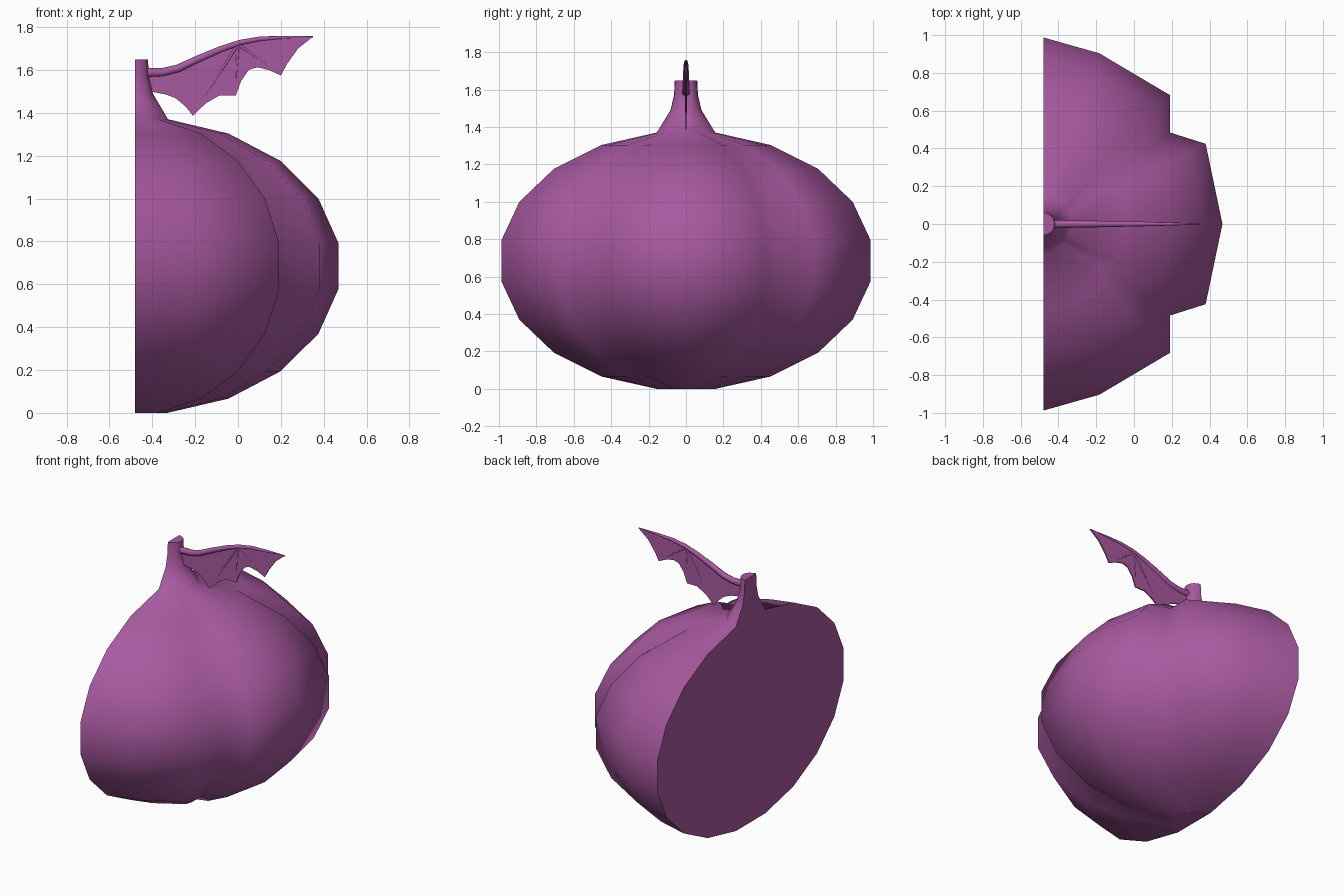
import bpy, bmesh
from math import sin, cos, pi, radians, hypot, atan2
from mathutils import Vector

if "Cube" in bpy.data.objects:
    bpy.data.objects.remove(bpy.data.objects["Cube"])

mat = bpy.data.materials.new("purple")
mat.diffuse_color = (0.39, 0.10, 0.35, 1)
mat.use_nodes = True
mat.node_tree.nodes["Principled BSDF"].inputs["Base Color"].default_value = mat.diffuse_color
CUT = -0.48


def finish(name, bm):
    bmesh.ops.recalc_face_normals(bm, faces=bm.faces)
    me = bpy.data.meshes.new(name)
    bm.to_mesh(me)
    bm.free()
    ob = bpy.data.objects.new(name, me)
    bpy.context.collection.objects.link(ob)
    me.materials.append(mat)
    return ob


# Half pumpkin: ribbed half outline, stacked in rings that run into the stem
quarter = [(0, 1), (0.30, 0.915), (0.68, 0.69), (0.68, 0.49), (0.87, 0.43)]
outline = quarter + [(0.96, 0)] + [(x, -y) for x, y in reversed(quarter)]
rings = []  # radius, height, roundness
for i in range(10):
    a = radians(9 + 18 * i)
    rings.append((sin(a), 0.685 - 0.694 * cos(a), 0.5 if i == 9 else 0))
rings += [(0.083, 1.49, 1), (0.064, 1.57, 1), (0.060, 1.65, 1)]

bm = bmesh.new()
rows = []
for r, z, roundness in rings:
    row = []
    for x, y in outline:
        k = (1 - roundness) + roundness / hypot(x, y)
        row.append(bm.verts.new((CUT + r * k * x, r * k * y, max(z, 0))))
    rows.append(row)
for a, b in zip(rows, rows[1:]):
    for j in range(len(outline) - 1):
        bm.faces.new((a[j], a[j + 1], b[j + 1], b[j])).smooth = True
# flat bottom, stem top and cut side
bm.faces.new(rows[0])
bm.faces.new(rows[-1])
for a, b in zip(rows, rows[1:]):
    bm.faces.new((a[0], b[0], b[-1], a[-1]))
finish("half_pumpkin_with_stem", bm)


# Tapered tube in the wing plane, for the arm and finger bones
def tube(name, pts, sides=8):
    bm = bmesh.new()
    rows = []
    for i, (x, z, r) in enumerate(pts):
        p, q = pts[max(i - 1, 0)], pts[min(i + 1, len(pts) - 1)]
        t = atan2(q[1] - p[1], q[0] - p[0])
        n = Vector((-sin(t), 0, cos(t)))
        rows.append([bm.verts.new(Vector((x, 0, z)) + n * r * cos(2 * pi * k / sides)
                                  + Vector((0, r * sin(2 * pi * k / sides), 0)))
                     for k in range(sides)])
    for a, b in zip(rows, rows[1:]):
        for k in range(sides):
            m = (k + 1) % sides
            bm.faces.new((a[k], a[m], b[m], b[k])).smooth = True
    bm.faces.new(rows[0])
    bm.faces.new(rows[-1])
    return finish(name, bm)


arm = [(-0.44, 1.588, 0.023), (-0.35, 1.590, 0.020), (-0.28, 1.607, 0.019),
       (-0.18, 1.654, 0.017), (-0.08, 1.697, 0.015), (0.01, 1.728, 0.013),
       (0.10, 1.745, 0.011), (0.20, 1.752, 0.008), (0.35, 1.756, 0.003)]
tube("wing_arm", arm)
for i, (x, z) in enumerate([(-0.21, 1.39), (-0.013, 1.483), (0.198, 1.578)]):
    tube(f"wing_finger_{i + 1}", [(0.0, 1.72, 0.009), (x, z, 0.003)], 6)

# Scalloped wing membrane, a thin sheet
lower = [(0.28, 1.70), (0.23, 1.63), (0.20, 1.575), (0.145, 1.60), (0.09, 1.613),
         (0.05, 1.60), (0.015, 1.55), (-0.01, 1.482), (-0.085, 1.482),
         (-0.15, 1.445), (-0.21, 1.387), (-0.245, 1.43), (-0.29, 1.468),
         (-0.34, 1.487), (-0.405, 1.50)]
lower[-1:] = [(-0.40, 1.498), (-0.425, 1.53)]
bm = bmesh.new()
sheet = bm.faces.new([bm.verts.new((x, -0.004, z))
                      for x, z in [p[:2] for p in arm] + lower])
ext = bmesh.ops.extrude_face_region(bm, geom=[sheet], use_keep_orig=True)
bmesh.ops.translate(bm, vec=(0, 0.008, 0),
                    verts=[v for v in ext["geom"] if isinstance(v, bmesh.types.BMVert)])
finish("wing_membrane", bm)
